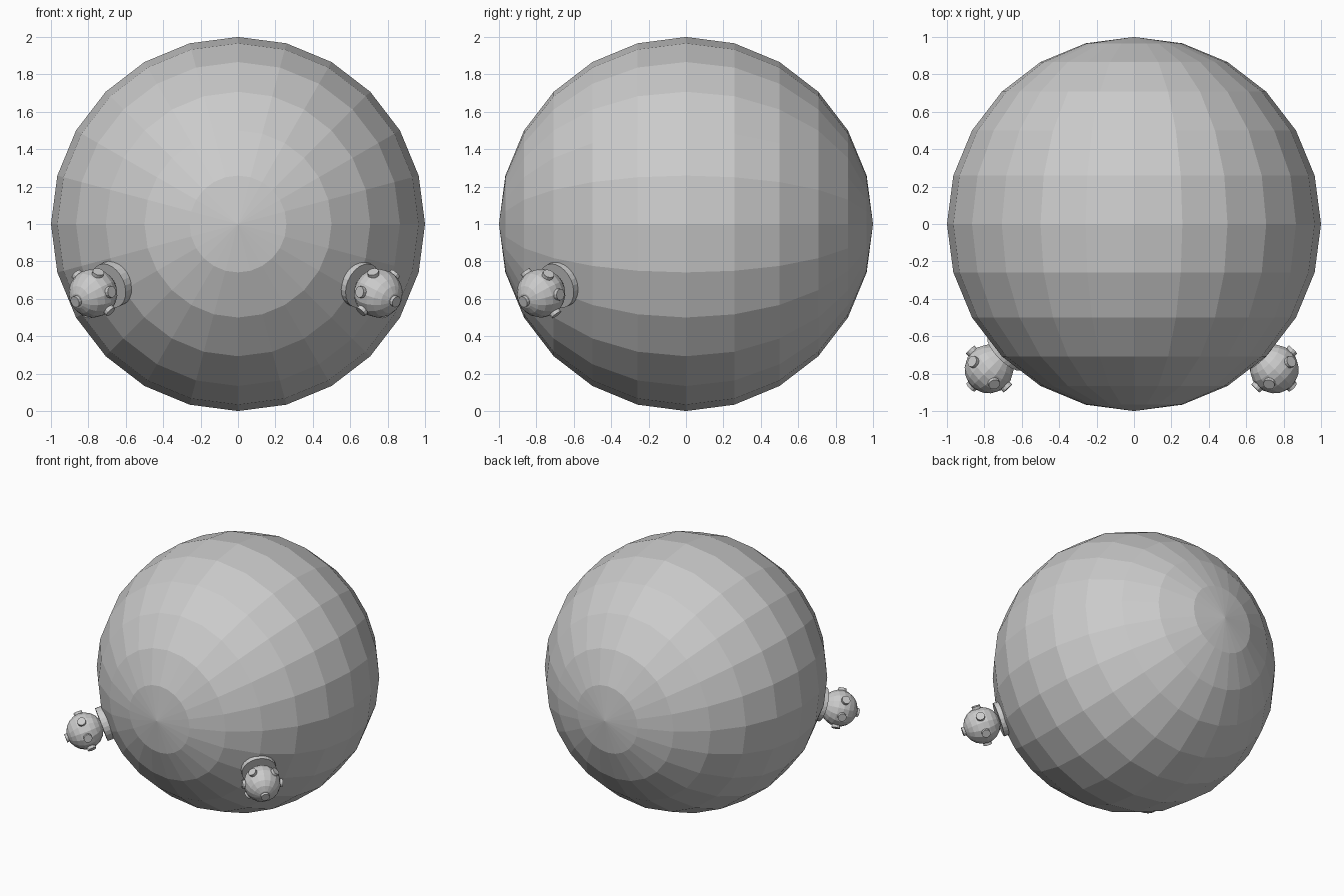
import bpy
from math import radians, sin, cos, pi
from mathutils import Vector

if "Cube" in bpy.data.objects:
    bpy.data.objects.remove(bpy.data.objects["Cube"])

CENTRE = Vector((0, 0, 1))


def align(obj, direction):
    obj.rotation_mode = 'QUATERNION'
    obj.rotation_quaternion = direction.to_track_quat('Z', 'Y')


def sphere(name, loc, radius, segments, rings):
    bpy.ops.mesh.primitive_uv_sphere_add(segments=segments, ring_count=rings,
                                         radius=radius, location=loc)
    bpy.context.object.name = name
    return bpy.context.object


def disc(name, loc, direction, radius, depth, sides):
    bpy.ops.mesh.primitive_cylinder_add(vertices=sides, radius=radius,
                                        depth=depth, location=loc)
    bpy.context.object.name = name
    align(bpy.context.object, direction)
    return bpy.context.object


# Large faceted body, poles facing front and back
body = sphere("body", CENTRE, 1.0, 24, 12)
body.rotation_euler = (pi / 2, 0, 0)

# Two studded feet at the lower front
for side, shift, label in ((-1, 0.0, "left"), (1, -0.025, "right")):
    axis = Vector((side * 0.67, -0.67, -0.32)).normalized()
    across = Vector((side * 0.707, 0.707, 0))
    up = Vector((side * 0.226, -0.226, 0.947)).normalized()
    base = CENTRE + Vector((shift, 0, 0))

    # Mounting disc against the body
    disc(label + "_mount", base + axis * 0.993, axis, 0.124, 0.08, 24)

    # Faceted ball
    ball_centre = base + axis * 1.157
    ball = sphere(label + "_ball", ball_centre, 0.131, 16, 10)
    align(ball, axis)

    # Studs: one at the tip, six around the middle
    directions = [axis]
    for angle in (-33, 40, -87, 93, 147, -137):
        a = radians(angle)
        directions.append(up * cos(a) + across * sin(a))
    for i, d in enumerate(directions):
        disc(f"{label}_stud_{i}", ball_centre + d * 0.128, d, 0.031, 0.034, 12)
